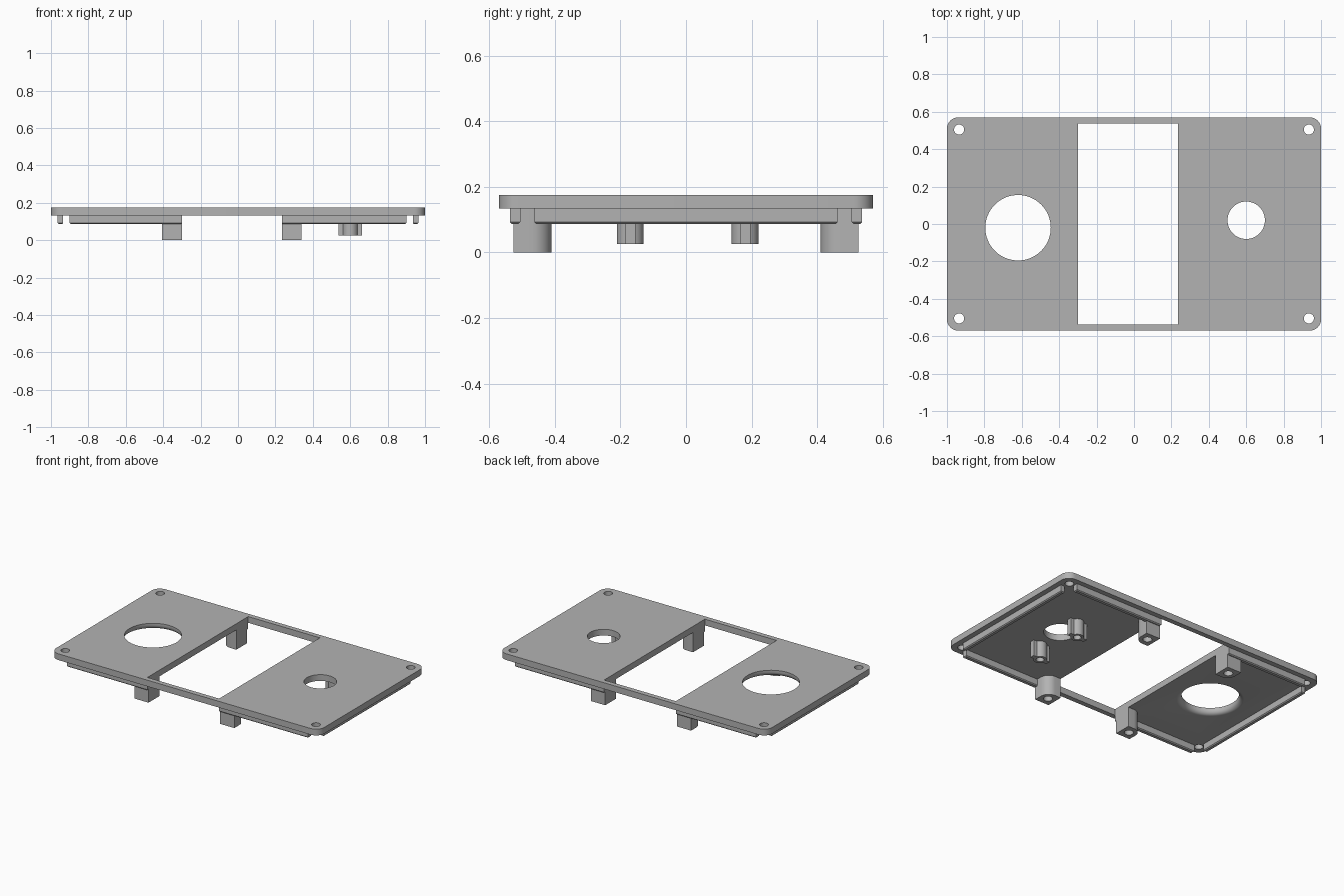
import bpy, bmesh
from math import sin, cos, pi

old = bpy.data.objects.get("Cube")
if old:
    bpy.data.objects.remove(old, do_unlink=True)

grey = bpy.data.materials.new("plain grey")
grey.use_nodes = True
grey.diffuse_color = (0.45, 0.45, 0.45, 1)
grey.node_tree.nodes["Principled BSDF"].inputs["Base Color"].default_value = (0.45, 0.45, 0.45, 1)

TOP, UNDER, LIP = 0.175, 0.133, 0.086
WINDOW = (-0.30, 0.235)


def loft(name, rings):
    """Solid through stacked rings, each a pair of (outline, height)."""
    bm = bmesh.new()
    loops = [[bm.verts.new((x, y, z)) for x, y in pts] for pts, z in rings]
    n = len(loops[0])
    for a, b in zip(loops, loops[1:]):
        for i in range(n):
            j = (i + 1) % n
            bm.faces.new((a[i], a[j], b[j], b[i]))
    bm.faces.new(loops[0])
    bm.faces.new(loops[-1])
    bmesh.ops.recalc_face_normals(bm, faces=bm.faces)
    mesh = bpy.data.meshes.new(name)
    bm.to_mesh(mesh)
    bm.free()
    mesh.materials.append(grey)
    ob = bpy.data.objects.new(name, mesh)
    bpy.context.collection.objects.link(ob)
    return ob


def circle(x, y, r, n=32):
    return [(x + r * cos(2 * pi * i / n), y + r * sin(2 * pi * i / n)) for i in range(n)]


def rect(x0, x1, y0, y1, radii=(0, 0, 0, 0)):
    """Rectangle, radii for corners ++, -+, --, +-."""
    corners = ((x1, y1, -1, -1), (x0, y1, 1, -1), (x0, y0, 1, 1), (x1, y0, -1, 1))
    pts = []
    for k, ((x, y, sx, sy), r) in enumerate(zip(corners, radii)):
        if not r:
            pts.append((x, y))
            continue
        for i in range(9):
            a = pi / 2 * (k + i / 8)
            pts.append((x + sx * r + r * cos(a), y + sy * r + r * sin(a)))
    return pts


def prism(name, outline, z0, z1):
    return loft(name, [(outline, z0), (outline, z1)])


def apply(ob, mod):
    bpy.context.view_layer.objects.active = ob
    bpy.ops.object.modifier_apply(modifier=mod.name)


def combine(ob, other, operation="DIFFERENCE"):
    mod = ob.modifiers.new("combine", "BOOLEAN")
    mod.operation, mod.solver, mod.object = operation, "EXACT", other
    apply(ob, mod)
    bpy.data.objects.remove(other, do_unlink=True)


def smooth(ob):
    bpy.ops.object.select_all(action="DESELECT")
    ob.select_set(True)
    bpy.context.view_layer.objects.active = ob
    bpy.ops.object.shade_smooth_by_angle(angle=pi / 6)


# Cover plate with rounded corners
plate = prism("cover_plate", rect(-1, 1, -0.57, 0.57, (0.06,) * 4), UNDER, TOP)
combine(plate, prism("window_cutter", rect(*WINDOW, -0.537, 0.537), 0, 0.3))
combine(plate, prism("small_cutter", circle(0.6, 0.02, 0.10, 64), 0, 0.3))
for x in (-0.935, 0.935):
    for y in (-0.505, 0.505):
        combine(plate, prism("screw_cutter", circle(x, y, 0.027), 0, 0.3))

# Large opening, flared on the underside
flare = [(circle(-0.62, -0.02, 0.205, 64), 0.1)]
for i in range(7):
    a = pi / 2 * i / 6
    flare.append((circle(-0.62, -0.02, 0.205 - 0.03 * sin(a), 64), UNDER + 0.03 * (1 - cos(a))))
flare.append((circle(-0.62, -0.02, 0.175, 64), 0.3))
combine(plate, loft("large_cutter", flare))
smooth(plate)

# Locating lips under the plate edges
lips = {
    "right_end_lip": (-0.965, -0.935, -0.462, 0.462),
    "left_end_lip": (0.935, 0.965, -0.462, 0.462),
}
for label, s in (("front", -1), ("back", 1)):
    y0, y1 = sorted((s * 0.505, s * 0.537))
    lips[label + "_right_lip"] = (-0.90, WINDOW[0], y0, y1)
    lips[label + "_left_lip"] = (WINDOW[1], 0.90, y0, y1)
for name, (x0, x1, y0, y1) in lips.items():
    e = 0.006
    loft(name, [(rect(x0 + e, x1 - e, y0 + e, y1 - e), LIP),
                (rect(x0, x1, y0, y1), LIP + e), (rect(x0, x1, y0, y1), UNDER)])

# Screw legs at the window corners, rounded on the inward corner
for side, x, sx in (("right", WINDOW[0], -1), ("left", WINDOW[1], 1)):
    for label, sy in (("front", -1), ("back", 1)):
        xs = sorted((x, x + sx * 0.105))
        ys = sorted((sy * 0.41, sy * 0.525))
        corner = {(1, 1): 3, (1, -1): 0, (-1, -1): 1, (-1, 1): 2}[(sx, sy)]
        radii = [0, 0, 0, 0]
        radii[corner] = 0.06
        leg = prism(f"{label}_{side}_leg", rect(*xs, *ys, radii), 0, UNDER)
        combine(leg, prism("bore", circle(x + sx * 0.052, sy * 0.468, 0.028), -0.1, 0.1))
        smooth(leg)

# Ribbed bosses beside the small opening
for label, y in (("front", -0.17), ("back", 0.18)):
    boss = prism(label + "_boss", circle(0.6, y, 0.041), 0.025, UNDER)
    rib = prism("rib", rect(0.537, 0.663, y - 0.016, y + 0.016), 0.025, UNDER)
    combine(boss, rib, "UNION")
    combine(boss, prism("bore", circle(0.6, y, 0.024), -0.1, 0.11))
    smooth(boss)
